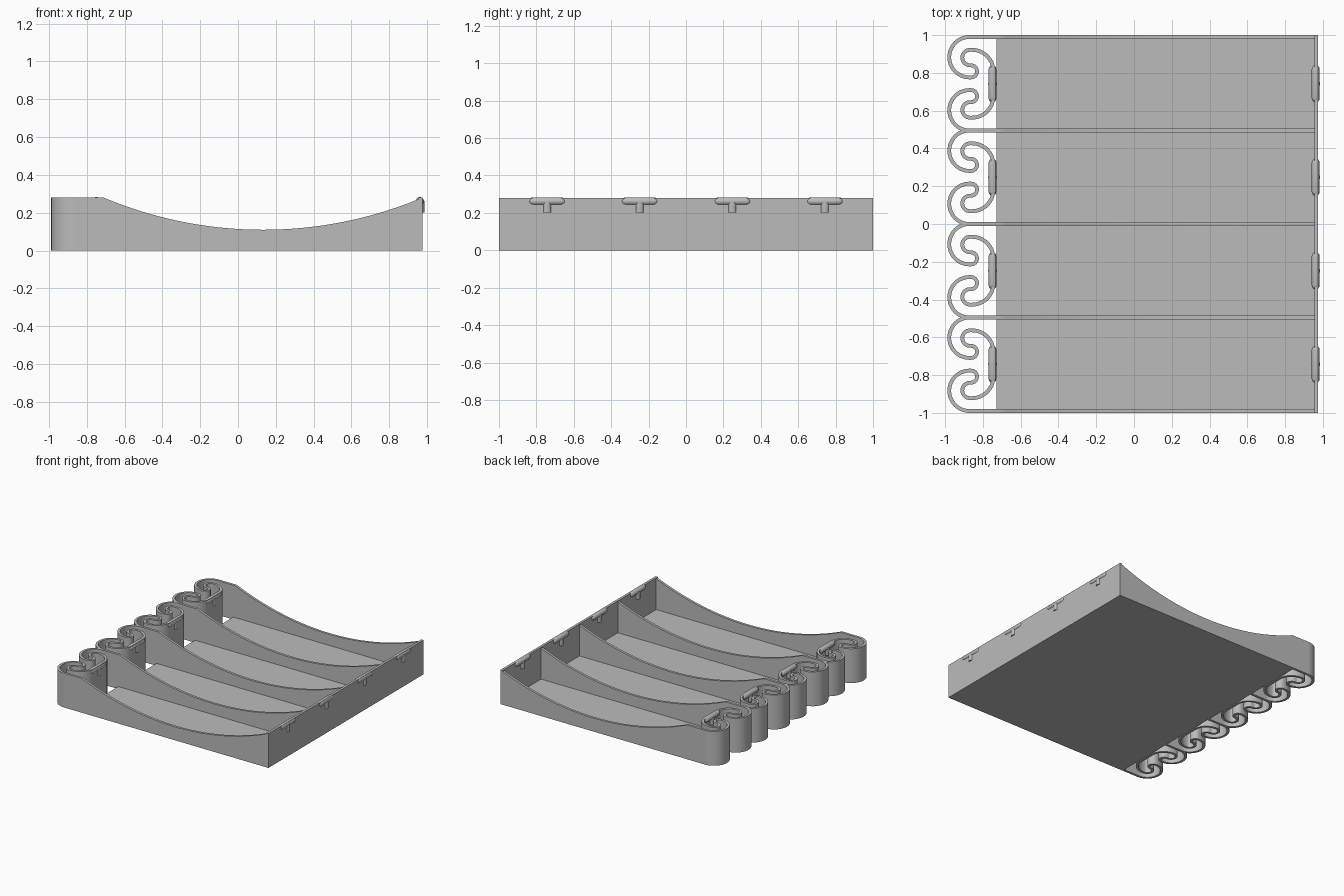
import bpy
import bmesh
import math
from mathutils import Vector

if "Cube" in bpy.data.objects:
    bpy.data.objects.remove(bpy.data.objects["Cube"], do_unlink=True)

HEIGHT = 0.28        # full height of walls and springs
THICK = 0.02         # wall, floor and ribbon thickness
PITCH = 0.495        # distance between dividers
HALF = PITCH / 2
RIGHT = 0.975        # outer face of the end wall
SPRING_X = -0.871    # where the dividers turn into springs

grey = bpy.data.materials.new("plain grey")
grey.use_nodes = True
grey.diffuse_color = (0.5, 0.5, 0.5, 1)
grey.node_tree.nodes["Principled BSDF"].inputs["Base Color"].default_value = (0.5, 0.5, 0.5, 1)


def finish(name, bm, smooth=False):
    bmesh.ops.recalc_face_normals(bm, faces=bm.faces)
    mesh = bpy.data.meshes.new(name)
    bm.to_mesh(mesh)
    bm.free()
    mesh.materials.append(grey)
    obj = bpy.data.objects.new(name, mesh)
    bpy.context.collection.objects.link(obj)
    if smooth:
        bpy.ops.object.select_all(action='DESELECT')
        obj.select_set(True)
        bpy.context.view_layer.objects.active = obj
        bpy.ops.object.shade_smooth_by_angle(angle=math.radians(35))
    return obj


def box(name, x0, x1, y0, y1, z0, z1):
    bm = bmesh.new()
    bmesh.ops.create_cube(bm, size=1)
    for v in bm.verts:
        v.co = (x0 + (v.co.x + 0.5) * (x1 - x0),
                y0 + (v.co.y + 0.5) * (y1 - y0),
                z0 + (v.co.z + 0.5) * (z1 - z0))
    return finish(name, bm)


def divider(name, y):
    # Upright wall with a shallow circular scoop along its top edge
    start, low = -0.71, 0.11
    mid, half = (start + RIGHT) / 2, (RIGHT - start) / 2
    sag = HEIGHT - low
    radius = (half ** 2 + sag ** 2) / (2 * sag)
    xs = [start + (RIGHT - start) * i / 48 for i in range(49)]
    tops = [(SPRING_X, HEIGHT)]
    tops += [(x, low + radius - math.sqrt(radius ** 2 - (x - mid) ** 2)) for x in xs]
    bm = bmesh.new()
    rows = [[bm.verts.new((x, y + dy, z)) for dy, z in
             ((-THICK / 2, 0), (THICK / 2, 0), (THICK / 2, top), (-THICK / 2, top))]
            for x, top in tops]
    skin(bm, rows)
    return finish(name, bm, True)


def skin(bm, rows):
    # Closed tube through successive four-cornered sections
    for a, b in zip(rows, rows[1:]):
        for i in range(4):
            j = (i + 1) % 4
            bm.faces.new((a[i], a[j], b[j], b[i]))
    bm.faces.new(rows[0])
    bm.faces.new(rows[-1])


def arc(cx, cy, r, a0, a1, steps):
    angles = [math.radians(a0 + (a1 - a0) * i / steps) for i in range(steps + 1)]
    return [Vector((cx + r * math.cos(a), cy + r * math.sin(a))) for a in angles]


def spring_path():
    # Upper half: outer curl, tight turn, inner curl, then the clip arm
    x, big, turn, curl, arm = SPRING_X, 0.107, 0.032, 0.041, 0.114
    y1 = HALF - 2 * big
    y2 = y1 + 2 * turn
    y3 = y2 + 2 * curl
    path = arc(x, HALF - big, big, 90, 270, 28)
    path += arc(x + 0.008, y1 + turn, turn, -90, 90, 14)
    path += arc(x + 0.003, y2 + curl, curl, 270, 90, 16)
    path += arc(x + 0.013, y3 - arm, arm, 90, 0, 16)
    return path + [Vector((p.x, -p.y)) for p in reversed(path)]


def spring(name, yc):
    path = spring_path()
    bm = bmesh.new()
    rows = []
    for i, p in enumerate(path):
        t = (path[min(i + 1, len(path) - 1)] - path[max(i - 1, 0)]).normalized()
        if i in (0, len(path) - 1):
            t = Vector((-1 if i == 0 else 1, 0))
        n = Vector((-t.y, t.x)) * THICK / 2
        a, b = p + n, p - n
        rows.append([bm.verts.new((q.x, q.y + yc, z)) for q, z in
                     ((a, 0), (b, 0), (b, HEIGHT), (a, HEIGHT))])
    skin(bm, rows)
    return finish(name, bm, True)


def catch(name, x, yc):
    # Horizontal rod with rounded ends
    r, half, z = 0.021, 0.097, 0.262
    profile = [(-half, 0.008), (-half + 0.004, 0.014), (-half + 0.012, 0.019),
               (-half + 0.02, r)]
    profile += [(-y, rad) for y, rad in reversed(profile)]
    bm = bmesh.new()
    sides = 20
    rings = [[bm.verts.new((x + rad * math.cos(math.tau * i / sides), yc + y,
                            z + rad * math.sin(math.tau * i / sides)))
              for i in range(sides)] for y, rad in profile]
    for a, b in zip(rings, rings[1:]):
        for i in range(sides):
            j = (i + 1) % sides
            bm.faces.new((a[i], a[j], b[j], b[i]))
    bm.faces.new(rings[0])
    bm.faces.new(rings[-1])
    finish(name + "_rod", bm, True)
    # Short upright stem under the rod
    bm = bmesh.new()
    bmesh.ops.create_cone(bm, cap_ends=True, segments=12, radius1=0.024,
                          radius2=0.024, depth=0.06)
    bmesh.ops.translate(bm, verts=bm.verts, vec=(x, yc, 0.232))
    finish(name + "_stem", bm, True)


# Tray floor and end wall
box("floor", -0.728, RIGHT, -1, 1, 0, THICK)
box("end_wall", RIGHT - THICK, RIGHT, -1, 1, 0, HEIGHT)

# Dividers and outer side walls
for k in range(5):
    divider(f"divider_{k + 1}", (k - 2) * PITCH)

# One spring and a pair of catches for each channel
for k in range(4):
    yc = (k - 1.5) * PITCH
    spring(f"spring_{k + 1}", yc)
    catch(f"spring_catch_{k + 1}", -0.749, yc)
    catch(f"end_catch_{k + 1}", 0.962, yc)
